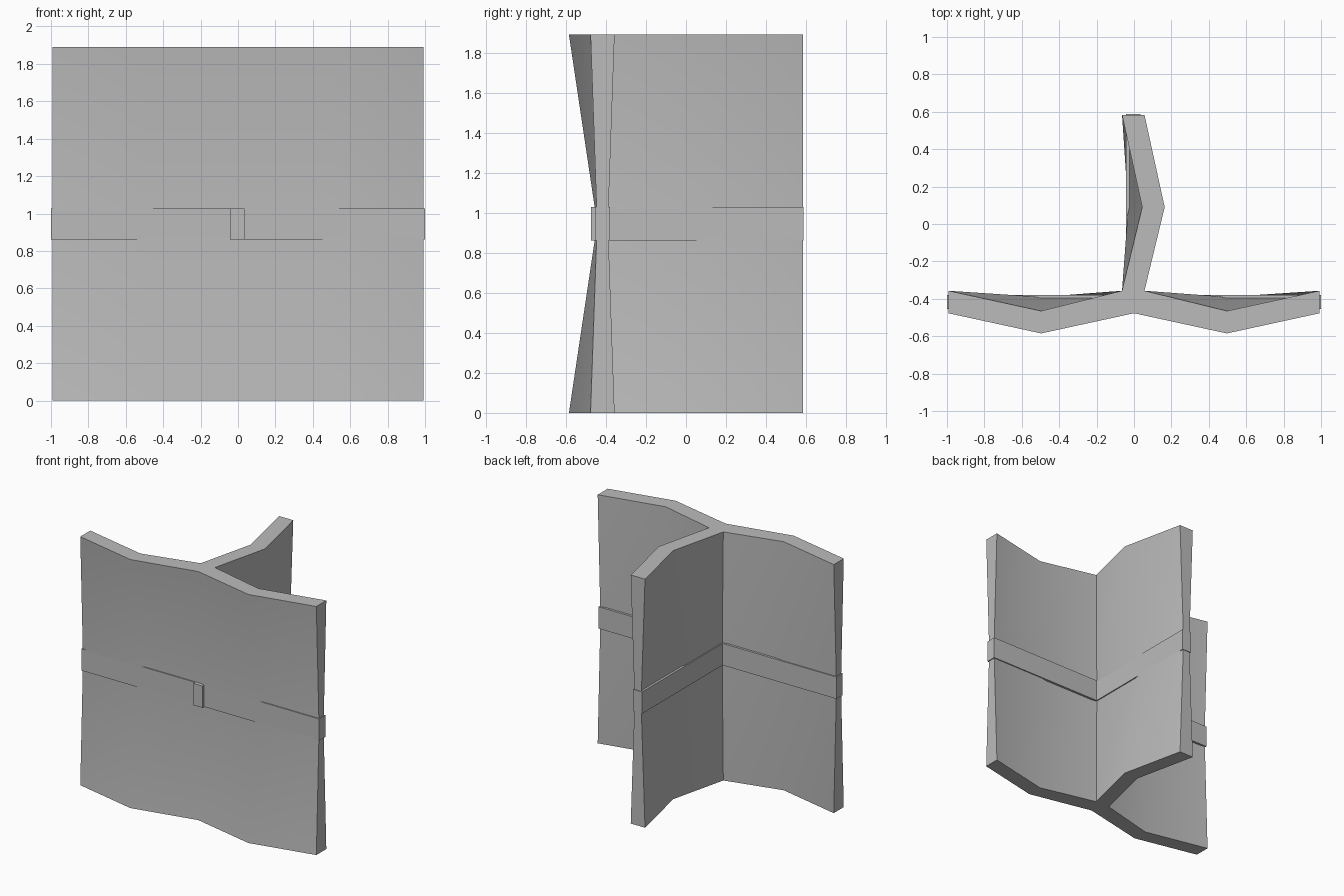
import bpy
import bmesh

cube = bpy.data.objects.get("Cube")
if cube:
    bpy.data.objects.remove(cube, do_unlink=True)

HEIGHT = 1.89
MID = HEIGHT / 2

grey = bpy.data.materials.new("plain grey")
grey.use_nodes = True
COLOUR = (0.5, 0.5, 0.5, 1)
grey.diffuse_color = COLOUR
grey.node_tree.nodes["Principled BSDF"].inputs["Base Color"].default_value = COLOUR


def loft(name, rings):
    """Skin a stack of (z, outline) rings and cap both ends."""
    bm = bmesh.new()
    loops = [[bm.verts.new((x, y, z)) for x, y in outline] for z, outline in rings]
    n = len(loops[0])
    for low, high in zip(loops, loops[1:]):
        for i in range(n):
            j = (i + 1) % n
            bm.faces.new((low[i], low[j], high[j], high[i]))
    bm.faces.new(loops[0][::-1])
    bm.faces.new(loops[-1])
    bmesh.ops.recalc_face_normals(bm, faces=bm.faces)
    mesh = bpy.data.meshes.new(name)
    bm.to_mesh(mesh)
    bm.free()
    mesh.materials.append(grey)
    obj = bpy.data.objects.new(name, mesh)
    bpy.context.collection.objects.link(obj)
    bpy.ops.object.select_all(action="DESELECT")
    obj.select_set(True)
    bpy.context.view_layer.objects.active = obj
    bpy.ops.object.shade_smooth_by_angle(angle=0.55)
    return obj


def tee(half, bulge, end, back, cx=-0.004, cy=-0.417):
    """Three-winged outline: wall half-thickness, sideways bulge of each wing."""
    front, rear = cy - half, cy + half
    left, right = cx - half, cx + half
    return [(-end, front), (-end / 2, front - bulge), (0, front),
            (end / 2, front - bulge), (end, front),
            (end, rear), (end / 2, rear - bulge), (right, rear),
            (right + bulge, 0.09), (right, back),
            (left, back), (left + bulge, 0.09), (left, rear),
            (-end / 2, rear - bulge), (-end, rear)]


# Wavy walls, thick and bulged at both ends, thin and straight at the waist
wide = tee(0.06, 0.108, 0.993, 0.584)
thin = tee(0.027, 0, 0.993, 0.584)
loft("wavy_walls", [(0, wide), (MID, thin), (HEIGHT, wide)])


# Straight bands around the waist
def band(name, x0, x1, y0, y1):
    outline = [(x0, y0), (x1, y0), (x1, y1), (x0, y1)]
    loft(name, [(MID - 0.083, outline), (MID + 0.083, outline)])


band("front_band", -1, 1, -0.455, -0.379)
band("back_band", -0.042, 0.034, -0.475, 0.588)
